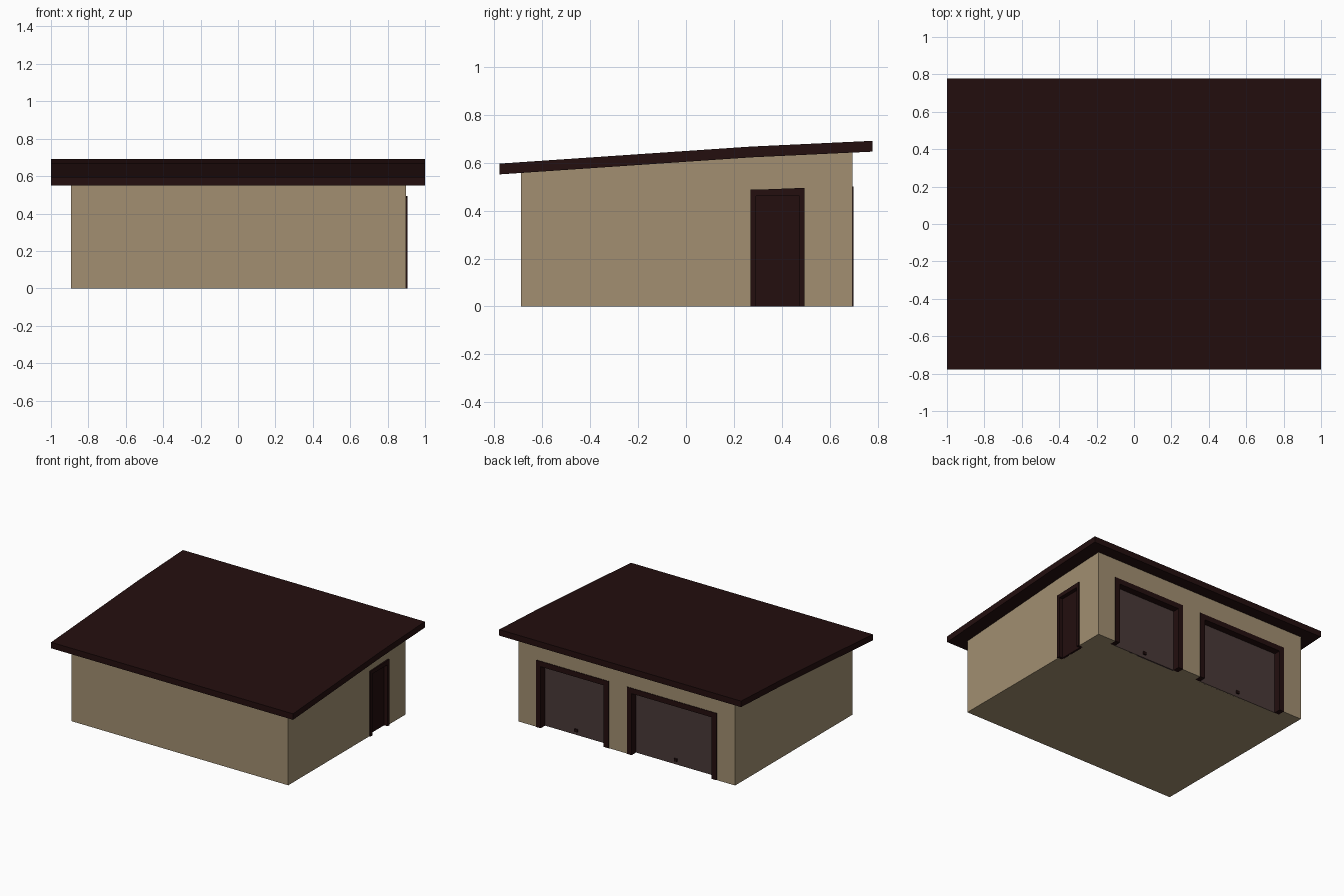
import bpy, bmesh

if "Cube" in bpy.data.objects:
    bpy.data.objects.remove(bpy.data.objects["Cube"])


def material(name, rgb):
    m = bpy.data.materials.new(name)
    m.diffuse_color = (*rgb, 1)
    m.use_nodes = True
    m.node_tree.nodes["Principled BSDF"].inputs["Base Color"].default_value = m.diffuse_color
    return m


TAN = material("tan wall", (0.36, 0.275, 0.165))
DARK = material("dark brown", (0.017, 0.0045, 0.0045))
MAUVE = material("mauve grey door", (0.068, 0.042, 0.04))


def box(name, lo, hi, mat):
    bm = bmesh.new()
    bmesh.ops.create_cube(bm, size=1)
    for v in bm.verts:
        v.co = [(a + b) / 2 + c * (b - a) for a, b, c in zip(lo, hi, v.co)]
    return finish(name, bm, mat)


def finish(name, bm, mat):
    bmesh.ops.recalc_face_normals(bm, faces=bm.faces)
    me = bpy.data.meshes.new(name)
    bm.to_mesh(me)
    bm.free()
    me.materials.append(mat)
    ob = bpy.data.objects.new(name, me)
    bpy.context.collection.objects.link(ob)
    return ob


def extrude_x(name, profile, x0, x1, mat):
    """Extrude a (y, z) outline along x."""
    bm = bmesh.new()
    face = bm.faces.new([bm.verts.new((x0, y, z)) for y, z in profile])
    new = bmesh.ops.extrude_face_region(bm, geom=[face])["geom"]
    for v in new:
        if isinstance(v, bmesh.types.BMVert):
            v.co.x = x1
    return finish(name, bm, mat)


XL, XR, YF, YB = -0.893, 0.897, -0.688, 0.695

# Walls, following the bent underside of the roof
walls = extrude_x("walls", [(YF, 0), (YB, 0), (YB, 0.645), (0.27, 0.625), (YF, 0.56)],
                  XL, XR, TAN)

# Roof slab with a slight bend in its slope
top = [(-0.778, 0.596), (0.27, 0.667), (0.778, 0.691)]
extrude_x("roof", top + [(y, z - 0.045) for y, z in reversed(top)], -1, 1, DARK)


def cut(name, lo, hi):
    c = box(name, lo, hi, TAN)
    c.hide_render = True
    c.hide_viewport = True
    mod = walls.modifiers.new(name, "BOOLEAN")
    mod.operation = "DIFFERENCE"
    mod.object = c


# Garage doors: recessed panel, jambs, header and a small handle
D, F, H, P = 0.05, 0.04, 0.5, 0.699
for side, x0, x1 in (("right", 0.152, 0.752), ("left", -0.742, 0.0)):
    n = side + "_garage_"
    cut(n + "cutter", (x0 + 0.002, YB - D, -0.1), (x1 - 0.002, YB + 0.1, H - 0.002))
    box(n + "jamb_a", (x0, YB - D, 0), (x0 + F, P, H), DARK)
    box(n + "jamb_b", (x1 - F, YB - D, 0), (x1, P, H), DARK)
    box(n + "header", (x0 + F, YB - D, H - F), (x1 - F, P, H), DARK)
    box(n + "panel", (x0 + F, YB - D - 0.01, 0), (x1 - F, YB - D + 0.002, H - F), MAUVE)
    xm = (x0 + x1) / 2
    box(n + "handle", (xm - 0.012, YB - D, 0.025), (xm + 0.012, YB - D + 0.012, 0.045), DARK)

# Side door with frame and a slightly recessed leaf
y0, y1, X, f = 0.27, 0.495, 0.906, 0.022
cut("side_door_cutter", (XR - 0.03, y0 + 0.002, -0.1), (XR + 0.1, y1 - 0.002, 0.484))
box("side_door_jamb_a", (XR - 0.03, y0, 0), (X, y0 + f, 0.487), DARK)
box("side_door_jamb_b", (XR - 0.03, y1 - f, 0), (X, y1, 0.494), DARK)
extrude_x("side_door_header", [(y0 + f, 0.46), (y1 - f, 0.46), (y1 - f, 0.494), (y0 + f, 0.487)],
          XR - 0.03, X, DARK)
box("side_door_leaf", (XR - 0.035, y0 + f, 0), (XR - 0.02, y1 - f, 0.46), DARK)
